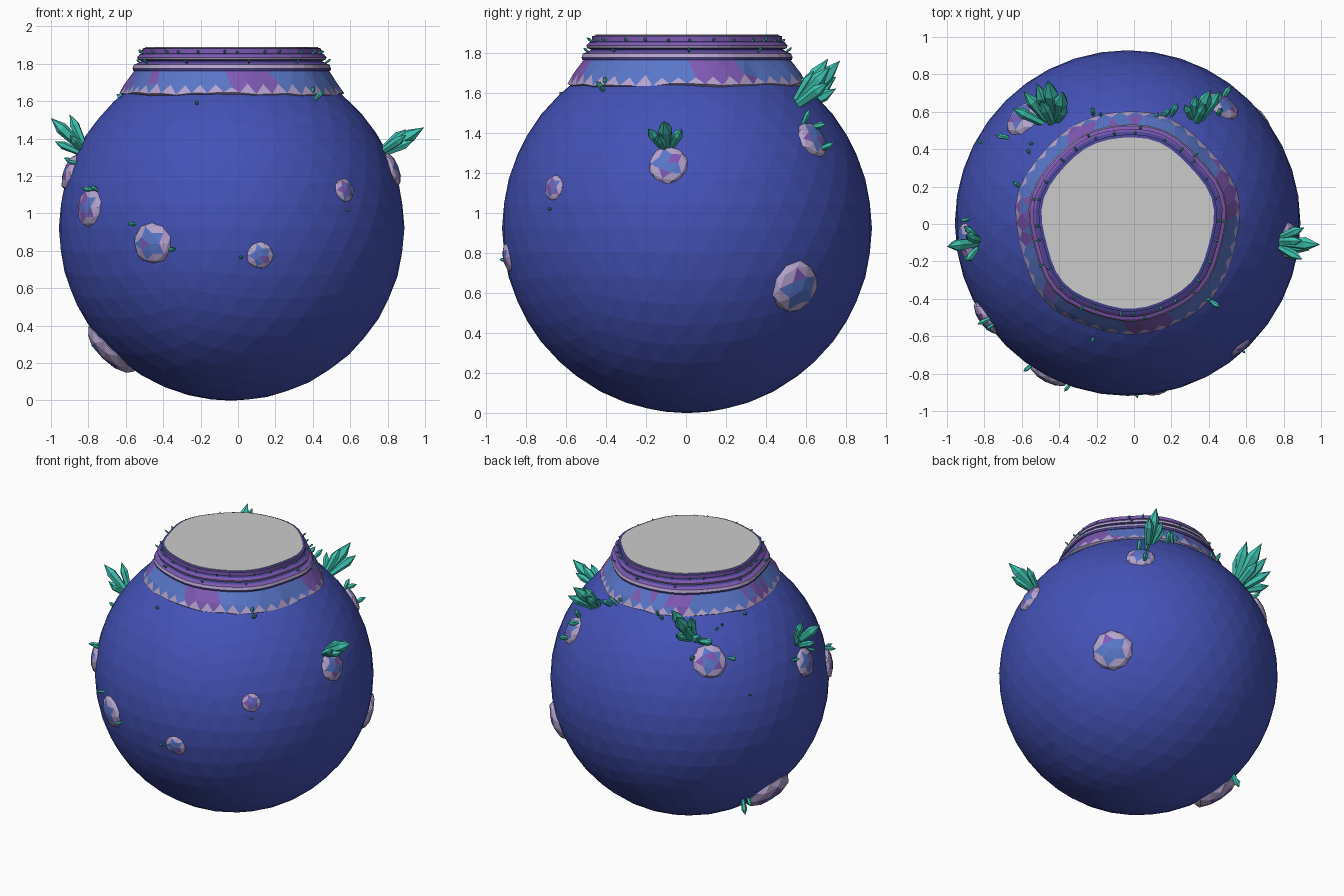
import bpy, bmesh, random
from math import sin, cos, pi, tau
from mathutils import Vector, Matrix

if "Cube" in bpy.data.objects:
    bpy.data.objects.remove(bpy.data.objects["Cube"])

random.seed(7)
C, R = Vector((-0.034, 0.005, 0.923)), 0.924


def material(name, r, g, b):
    m = bpy.data.materials.new(name)
    m.diffuse_color = (r, g, b, 1)
    m.use_nodes = True
    m.node_tree.nodes["Principled BSDF"].inputs["Base Color"].default_value = m.diffuse_color
    return m


GLASS = material("deep_blue", 0.058, 0.084, 0.47)
STONE = [material("lilac", 0.46, 0.37, 0.62), material("mid_blue", 0.10, 0.18, 0.58),
         material("purple", 0.21, 0.10, 0.45), material("indigo", 0.07, 0.06, 0.30)]
TEAL = material("teal", 0.05, 0.56, 0.45)


def finish(name, bm, mats):
    bmesh.ops.recalc_face_normals(bm, faces=bm.faces)
    me = bpy.data.meshes.new(name)
    bm.to_mesh(me)
    bm.free()
    for m in mats:
        me.materials.append(m)
    ob = bpy.data.objects.new(name, me)
    bpy.context.collection.objects.link(ob)
    return ob


def on_ball(p, r=R):
    return C + (Vector(p) - C).normalized() * r


# Faceted round body, open under the neck
bm = bmesh.new()
bmesh.ops.create_icosphere(bm, subdivisions=4, radius=R, matrix=Matrix.Translation(C))
top = [f for f in bm.faces if f.calc_center_median().z > 1.76]
bmesh.ops.delete(bm, geom=top, context='FACES')
finish("body", bm, [GLASS])


# Neck rings share one slightly irregular outline
def ring(bm, r, z, n, offset=0.0, jit=0.0):
    out = []
    for i in range(n):
        a = tau * (i + offset) / n
        k = r * (1 + 0.012 * sin(5 * a + 0.3) + 0.012 * sin(7 * a - 0.2))
        out.append(bm.verts.new((C.x + k * cos(a), C.y + k * sin(a),
                                 z + random.uniform(-jit, jit))))
    return out


def blotch(a):
    return 2 if sin(4 * a + 1) + sin(7 * a) + random.uniform(-.7, .7) > 0.6 else 1


# Stone collar with zigzag triangles
N = 42
bm = bmesh.new()
rings = [ring(bm, 0.55, 1.61, N), ring(bm, 0.597, 1.64, N, 0, 0.008),
         ring(bm, 0.573, 1.685, N, 0.5, 0.012), ring(bm, 0.508, 1.775, N)]
for k in range(3):
    for i in range(N):
        j, a = (i + 1) % N, tau * i / N
        lo, hi = rings[k], rings[k + 1]
        if k == 0:
            bm.faces.new((lo[i], lo[j], hi[j], hi[i]))
        elif k == 1:
            bm.faces.new((lo[i], lo[j], hi[i]))
            bm.faces.new((lo[j], hi[j], hi[i])).material_index = blotch(a)
        else:
            bm.faces.new((lo[i], lo[j], hi[j])).material_index = blotch(a)
            bm.faces.new((lo[i], hi[j], hi[i])).material_index = blotch(a)
finish("stone_collar", bm, STONE)

# Double rim: profile points (radius, height, colour of the band above)
profile = [(0.49, 1.765, 3), (0.523, 1.762, 3), (0.527, 1.775, 0), (0.520, 1.795, 2),
           (0.495, 1.805, 3), (0.478, 1.815, 3), (0.498, 1.822, 0), (0.503, 1.835, 2),
           (0.490, 1.850, 3), (0.474, 1.856, 2), (0.474, 1.882, 3), (0.455, 1.886, 3),
           (0.445, 1.865, 3)]
bm = bmesh.new()
rings = [ring(bm, r, z, N) for r, z, _ in profile]
for k in range(len(profile) - 1):
    for i in range(N):
        j = (i + 1) % N
        f = bm.faces.new((rings[k][i], rings[k][j], rings[k + 1][j], rings[k + 1][i]))
        f.material_index = profile[k][2]
finish("neck_rim", bm, STONE)

# Grey stopper
bm = bmesh.new()
lo, hi = ring(bm, 0.458, 1.84, N), ring(bm, 0.458, 1.889, N)
for i in range(N):
    j = (i + 1) % N
    bm.faces.new((lo[i], lo[j], hi[j], hi[i]))
bm.faces.new(hi)
bm.faces.new(lo[::-1])
finish("stopper", bm, [])

# Flattened stone bumps: (position, radius)
bumps = [((-0.46, -0.81, 0.84), 0.112), ((0.12, -0.9, 0.775), 0.075),
         ((0.57, -0.66, 1.125), 0.068), ((-0.79, -0.50, 1.03), 0.105),
         ((-0.90, -0.09, 1.22), 0.10), ((0.84, -0.09, 1.245), 0.10),
         ((0.48, 0.64, 1.37), 0.10), ((0.65, 0.55, 0.625), 0.135),
         ((-0.68, 0.03, 0.27), 0.17), ((-0.57, 0.55, 1.38), 0.115)]
for p, r in bumps:
    bm = bmesh.new()
    bmesh.ops.create_icosphere(bm, subdivisions=2, radius=r)
    for f in bm.faces:
        c = f.calc_center_median()
        f.material_index = 0 if c.xy.length > 0.72 * r else random.choice((1, 1, 2))
    for v in bm.verts:
        v.co *= random.uniform(0.97, 1.04)
        v.co.z *= 0.42
    pos = on_ball(p, R - 0.012)
    rot = (pos - C).to_track_quat('Z', 'Y').to_matrix().to_4x4()
    bm.transform(Matrix.Translation(pos) @ rot)
    finish("stone_bump", bm, STONE)


# Six-sided pointed crystal
def crystal(bm, base, tip, r):
    base, tip = Vector(base), Vector(tip)
    axis = tip - base
    m = Matrix.Translation(base) @ axis.to_track_quat('Z', 'Y').to_matrix().to_4x4()
    twist, loops = random.uniform(0, 1), []
    for rad, t in ((0.65 * r, 0), (r, 0.68)):
        loops.append([bm.verts.new(m @ Vector((rad * cos(tau * i / 6 + twist),
                     rad * sin(tau * i / 6 + twist), t * axis.length))) for i in range(6)])
    apex = bm.verts.new(tip)
    for i in range(6):
        j = (i + 1) % 6
        bm.faces.new((loops[0][i], loops[0][j], loops[1][j], loops[1][i]))
        bm.faces.new((loops[1][i], loops[1][j], apex))
    bm.faces.new(loops[0][::-1])


# Large clusters: root on the body, then crystal tips
clusters = {
    "right_cluster": ((0.77, -0.10, 1.32), [(0.995, -0.11, 1.46), (0.91, -0.02, 1.42),
                      (0.90, -0.19, 1.42), (0.90, -0.09, 1.45), (0.94, -0.14, 1.39)]),
    "left_cluster": ((-0.83, -0.10, 1.32), [(-1.0, -0.12, 1.51), (-0.90, -0.06, 1.53),
                     (-0.98, -0.10, 1.385), (-0.90, -0.20, 1.42), (-0.91, -0.01, 1.42)]),
    "back_right_cluster": ((0.35, 0.56, 1.56), [(0.41, 0.72, 1.73), (0.46, 0.71, 1.65),
                           (0.33, 0.69, 1.67), (0.38, 0.64, 1.71), (0.27, 0.64, 1.65)]),
    "back_left_cluster": ((-0.46, 0.55, 1.53), [(-0.46, 0.77, 1.76), (-0.38, 0.71, 1.77),
                          (-0.36, 0.63, 1.70), (-0.52, 0.75, 1.68), (-0.59, 0.71, 1.62),
                          (-0.65, 0.62, 1.57), (-0.50, 0.66, 1.73), (-0.44, 0.75, 1.62)]),
}
for name, (root, tips) in clusters.items():
    bm = bmesh.new()
    for t in tips:
        root_v, tip = Vector(root), Vector(t)
        base = on_ball(root_v.lerp(tip, 0.25), R - 0.02)
        crystal(bm, base, tip, 0.12 * (tip - base).length + 0.004)
    finish(name, bm, [TEAL])

# Scattered shards on the body: (position, length)
shards = [((-0.55, -0.76, 0.94), 0.05), ((-0.34, -0.86, 0.81), 0.05), ((0.01, -0.92, 0.76), 0.03),
          ((0.58, -0.68, 1.02), 0.02), ((-0.76, -0.50, 1.13), 0.07), ((-0.74, -0.53, 1.12), 0.05),
          ((0.43, -0.43, 1.64), 0.07), ((0.40, -0.42, 1.66), 0.05), ((-0.22, -0.62, 1.60), 0.03),
          ((-0.62, 0.20, 1.62), 0.05), ((-0.55, 0.37, 1.57), 0.03), ((-0.54, 0.43, 1.56), 0.03),
          ((-0.80, 0.42, 1.15), 0.03), ((-0.22, 0.59, 1.62), 0.06), ((-0.18, 0.58, 1.63), 0.04),
          ((0.15, 0.58, 1.62), 0.08), ((0.20, 0.58, 1.60), 0.09), ((0.11, 0.56, 1.64), 0.05),
          ((0.49, 0.69, 1.33), 0.09), ((0.45, 0.66, 1.46), 0.09), ((0.48, 0.62, 1.47), 0.08),
          ((-0.60, 0.24, 0.33), 0.10), ((-0.62, 0.20, 0.31), 0.07), ((-0.48, 0.63, 1.40), 0.07),
          ((-0.66, 0.46, 1.40), 0.07), ((-0.85, -0.19, 1.27), 0.05), ((-0.87, 0.03, 1.27), 0.05)]
bm = bmesh.new()
for p, length in shards:
    base = on_ball(p, R - 0.015)
    lean = Vector([random.uniform(-0.35, 0.35) for _ in range(3)])
    way = ((base - C).normalized() + lean).normalized()
    crystal(bm, base, base + way * (length + 0.015), 0.14 * length + 0.005)
finish("body_shards", bm, [TEAL])

# Tiny shards around the rims
bm = bmesh.new()
for n, r, z in ((26, 0.472, 1.852), (9, 0.50, 1.803)):
    for i in range(n):
        a = tau * (i + random.uniform(-0.25, 0.25)) / n
        out = Vector((cos(a), sin(a), 0))
        base = Vector((C.x, C.y, z)) + out * r
        s = random.uniform(0.025, 0.042)
        crystal(bm, base, base + (out * 0.8 + Vector((0, 0, 0.6))) * s, 0.007)
finish("rim_shards", bm, [TEAL])
